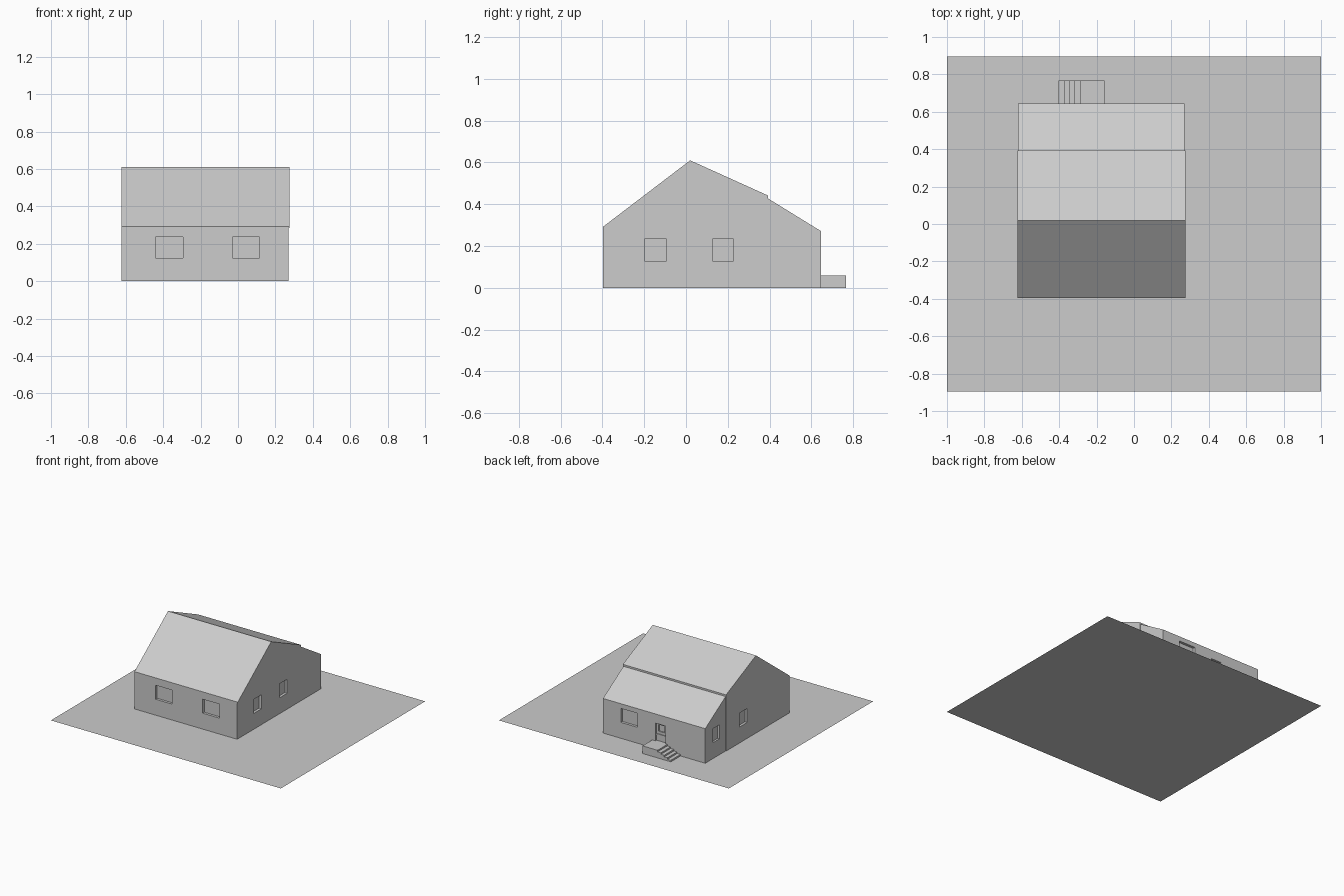
import bpy, bmesh

cube = bpy.data.objects.get("Cube")
if cube:
    bpy.data.objects.remove(cube, do_unlink=True)

grey = bpy.data.materials.new("plain grey")
grey.use_nodes = True
colour = (0.604, 0.604, 0.604, 1)
grey.diffuse_color = colour
grey.node_tree.nodes["Principled BSDF"].inputs["Base Color"].default_value = colour


def finish(name, bm):
    """Turn a bmesh into a named grey object."""
    mesh = bpy.data.meshes.new(name)
    bm.to_mesh(mesh)
    bm.free()
    mesh.materials.append(grey)
    obj = bpy.data.objects.new(name, mesh)
    bpy.context.collection.objects.link(obj)
    return obj


def prism(name, profile, x0, x1):
    """Extrude a (y, z) profile along x."""
    bm = bmesh.new()
    face = bm.faces.new([bm.verts.new((x0, y, z)) for y, z in profile])
    new = bmesh.ops.extrude_face_region(bm, geom=[face])["geom"]
    verts = [v for v in new if isinstance(v, bmesh.types.BMVert)]
    bmesh.ops.translate(bm, verts=verts, vec=(x1 - x0, 0, 0))
    bmesh.ops.recalc_face_normals(bm, faces=bm.faces)
    return finish(name, bm)


def box(name, x0, x1, y0, y1, z0, z1):
    return prism(name, [(y0, z0), (y1, z0), (y1, z1), (y0, z1)], x0, x1)


def recess(target, *size):
    """Cut a box-shaped recess out of a wall."""
    cutter = box("cutter", *size)
    cutter.hide_render = True
    mod = target.modifiers.new("recess", "BOOLEAN")
    mod.operation = "DIFFERENCE"
    mod.solver = "EXACT"
    mod.object = cutter
    bpy.context.view_layer.objects.active = target
    bpy.ops.object.modifier_apply(modifier=mod.name)
    bpy.data.objects.remove(cutter, do_unlink=True)


LEFT, RIGHT = 0.27, -0.623
FRONT, SEAM, BACK = -0.396, 0.392, 0.645
SILL, HEAD, DEPTH = 0.125, 0.235, 0.02

# Flat ground sheet
bm = bmesh.new()
bm.faces.new([bm.verts.new((x, y, 0)) for x, y in
              ((-1, -0.896), (1, -0.896), (1, 0.896), (-1, 0.896))])
finish("ground", bm)

# Main house: walls below, solid gabled roof above
walls = box("main_walls", RIGHT, LEFT, FRONT, SEAM, 0, 0.285)
prism("main_roof", [(FRONT, 0.283), (SEAM, 0.283), (SEAM, 0.442),
                    (0.02, 0.61), (FRONT, 0.293)], RIGHT, 0.275)

# Rear extension with its own sloping roof
extension = prism("rear_extension", [(SEAM, 0), (BACK, 0), (BACK, 0.272), (SEAM, 0.428)],
                  RIGHT + 0.004, LEFT)

# Windows in the front wall and both side walls
for x0, x1 in ((-0.44, -0.295), (-0.03, 0.115)):
    recess(walls, x0, x1, FRONT - 0.1, FRONT + DEPTH, SILL, HEAD)
for y0, y1 in ((-0.195, -0.095), (0.13, 0.225)):
    recess(walls, LEFT - DEPTH, LEFT + 0.1, y0, y1, SILL, HEAD)
recess(walls, RIGHT - 0.1, RIGHT + DEPTH, 0.13, 0.225, SILL, HEAD)
recess(extension, RIGHT - 0.1, RIGHT + DEPTH, 0.47, 0.55, SILL, HEAD)

# Back window and door
recess(extension, -0.03, 0.115, BACK - DEPTH, BACK + 0.1, SILL, HEAD)
recess(extension, -0.272, -0.185, BACK - 0.015, BACK + 0.1, 0.06, 0.2)
recess(extension, -0.255, -0.202, BACK - 0.025, BACK + 0.1, 0.135, 0.187)
box("door_rail", -0.272, -0.185, BACK - 0.016, BACK - 0.009, 0.105, 0.115)

# Landing and steps going down towards the right
box("landing", -0.289, -0.158, BACK, 0.766, 0, 0.06)
for i in range(4):
    x = -0.289 - 0.0288 * i
    box(f"step_{i + 1}", x - 0.0288, x, BACK, 0.766, 0, 0.048 - 0.012 * i)
